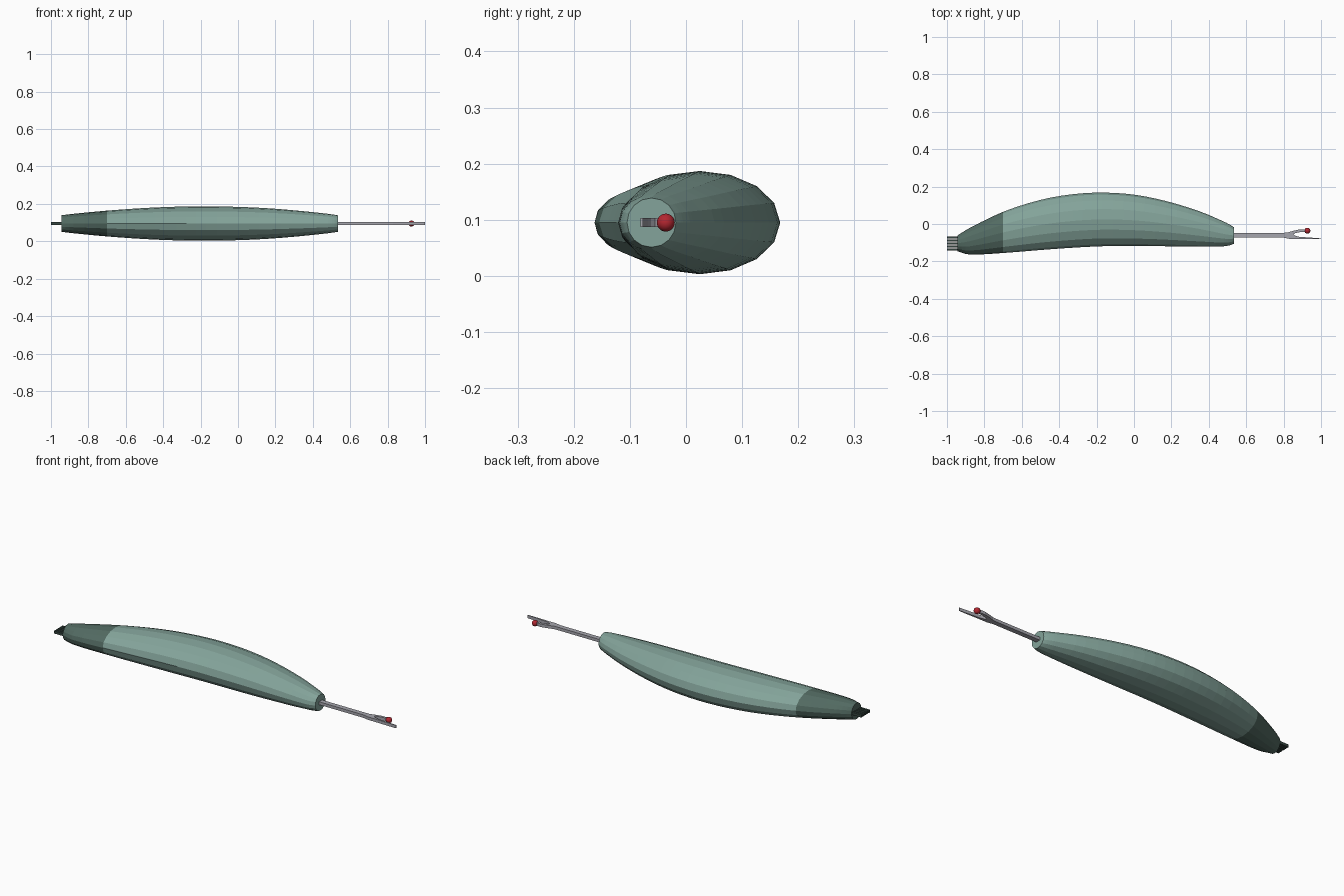
import bpy, bmesh, math

if "Cube" in bpy.data.objects:
    bpy.data.objects.remove(bpy.data.objects["Cube"])

ZC = 0.095


def material(name, rgb):
    m = bpy.data.materials.new(name)
    m.diffuse_color = (*rgb, 1)
    m.use_nodes = True
    m.node_tree.nodes["Principled BSDF"].inputs["Base Color"].default_value = m.diffuse_color
    return m


GREEN = material("sage green", (0.23, 0.37, 0.325))
DARK = material("dark green", (0.085, 0.145, 0.122))
BRISTLE = material("near black green", (0.035, 0.06, 0.05))
STEEL = material("steel grey", (0.38, 0.38, 0.42))
RED = material("red", (0.45, 0.02, 0.03))


def finish(bm, name, mat):
    bmesh.ops.recalc_face_normals(bm, faces=bm.faces)
    me = bpy.data.meshes.new(name)
    bm.to_mesh(me)
    bm.free()
    me.materials.append(mat)
    ob = bpy.data.objects.new(name, me)
    bpy.context.collection.objects.link(ob)
    return ob


# grip stations: x, upper y, lower y, half height
STATIONS = [
    (-0.945, -0.062, -0.145, 0.044), (-0.88, -0.022, -0.163, 0.052),
    (-0.70, 0.065, -0.155, 0.069), (-0.50, 0.129, -0.139, 0.083),
    (-0.33, 0.159, -0.127, 0.090), (-0.17, 0.168, -0.119, 0.092),
    (0.0, 0.157, -0.118, 0.089), (0.17, 0.123, -0.119, 0.081),
    (0.35, 0.068, -0.121, 0.066), (0.48, 0.013, -0.119, 0.052),
    (0.515, -0.005, -0.113, 0.047), (0.535, -0.018, -0.105, 0.044)]


def smooth_stations(first, last, sub=3):
    """Cubic interpolation through the stations, with slopes by finite difference."""
    def slope(i, k):
        a, b = STATIONS[max(i - 1, 0)], STATIONS[min(i + 1, len(STATIONS) - 1)]
        return (b[k] - a[k]) / (b[0] - a[0])
    out = []
    for i in range(first, last):
        p, q = STATIONS[i], STATIONS[i + 1]
        h = q[0] - p[0]
        for s in range(sub):
            t = s / sub
            row = [p[0] + h * t]
            for k in (1, 2, 3):
                row.append((2*t**3 - 3*t**2 + 1) * p[k] + (t**3 - 2*t**2 + t) * h * slope(i, k)
                           + (3*t**2 - 2*t**3) * q[k] + (t**3 - t**2) * h * slope(i + 1, k))
            out.append(row)
    return out + [STATIONS[last]]


def loft(name, rows, mat, n=16):
    bm = bmesh.new()
    rings = []
    for x, hi, lo, rz in rows:
        rings.append([bm.verts.new((x, (hi + lo) / 2 + (hi - lo) / 2 * math.cos(2 * math.pi * j / n),
                                    ZC + rz * math.sin(2 * math.pi * j / n))) for j in range(n)])
    for a, b in zip(rings, rings[1:]):
        for j in range(n):
            bm.faces.new((a[j], a[(j + 1) % n], b[(j + 1) % n], b[j]))
    bm.faces.new(rings[0])
    bm.faces.new(rings[-1])
    return finish(bm, name, mat)


# curved grip and its darker end cap
loft("handle", smooth_stations(2, len(STATIONS) - 1), GREEN)
loft("end_cap", smooth_stations(0, 2), DARK)

# row of small comb teeth at the rear
for i in range(5):
    y = -0.105 + (i - 2) * 0.016
    bm = bmesh.new()
    bmesh.ops.create_cube(bm, size=1)
    for v in bm.verts:
        v.co = (-0.965 + v.co.x * 0.07, y + v.co.y * 0.011, ZC + v.co.z * 0.014)
    finish(bm, f"comb_tooth_{i + 1}", BRISTLE)

# steel shank with forked blade, extruded from its outline
OUTLINE = [
    (0.50, -0.073), (0.80, -0.073), (0.83, -0.079), (0.87, -0.079), (1.0, -0.081),
    (1.0, -0.077), (0.92, -0.071), (0.88, -0.068), (0.86, -0.062), (0.853, -0.055),
    (0.862, -0.049), (0.89, -0.043), (0.93, -0.040), (0.93, -0.031),
    (0.885, -0.029), (0.85, -0.037), (0.82, -0.046), (0.80, -0.047), (0.50, -0.047)]
bm = bmesh.new()
face = bm.faces.new([bm.verts.new((x, y, ZC - 0.008)) for x, y in OUTLINE])
ext = bmesh.ops.extrude_face_region(bm, geom=[face])
for v in ext["geom"]:
    if isinstance(v, bmesh.types.BMVert):
        v.co.z += 0.016
finish(bm, "forked_blade", STEEL)

# red safety ball on the short prong
bm = bmesh.new()
bmesh.ops.create_uvsphere(bm, u_segments=20, v_segments=12, radius=0.016)
bmesh.ops.translate(bm, verts=bm.verts, vec=(0.927, -0.036, ZC))
ball = finish(bm, "safety_ball", RED)
for p in ball.data.polygons:
    p.use_smooth = True
